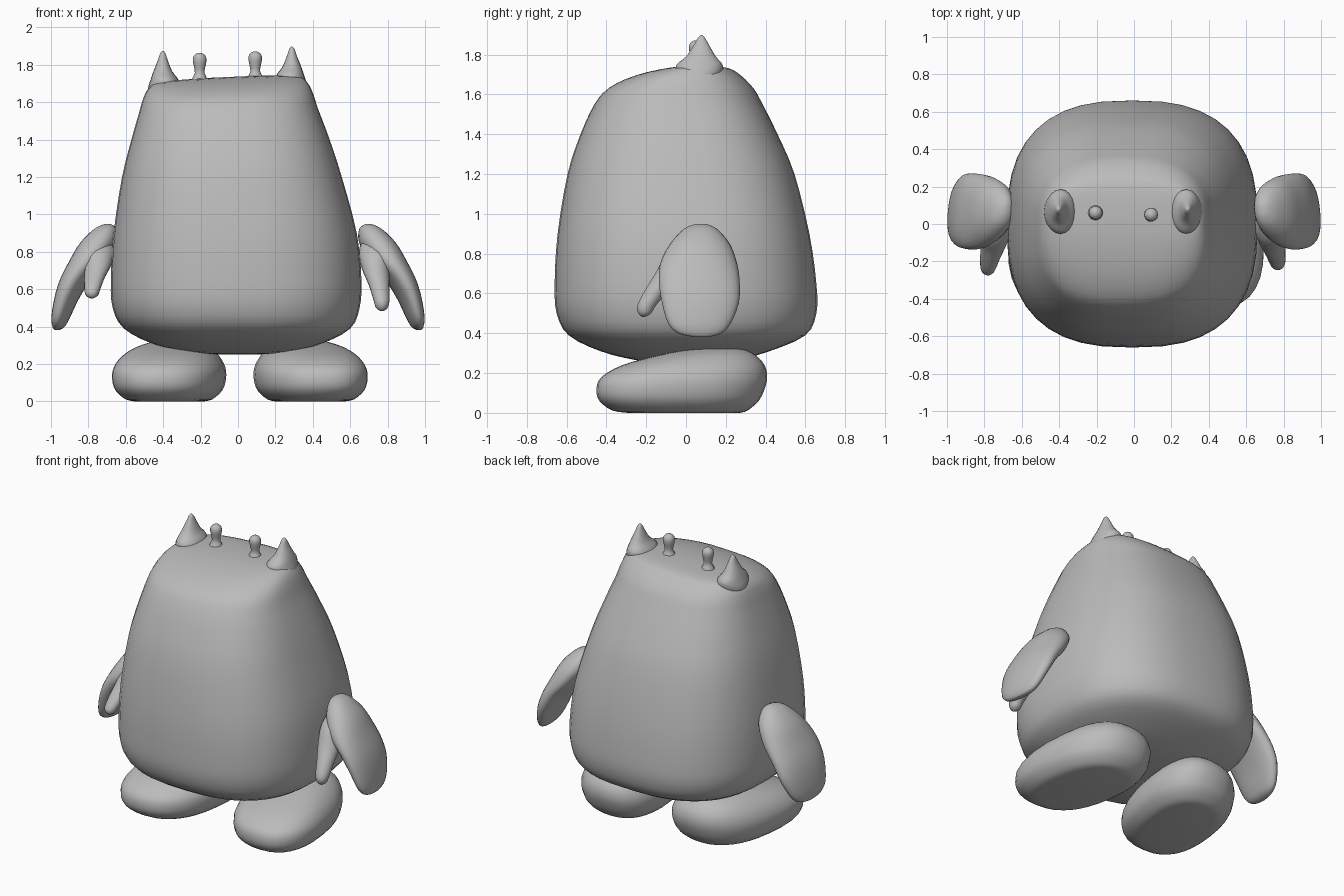
import bpy, bmesh, math

grey = bpy.data.materials.new("soft_grey")
grey.diffuse_color = (0.5, 0.5, 0.5, 1)


def spline(p, t):
    """Smooth curve through rows of numbers."""
    i = min(int(t), len(p) - 2)
    u = t - i
    a, b, c, d = p[max(i - 1, 0)], p[i], p[i + 1], p[min(i + 2, len(p) - 1)]
    return [0.5 * (2*q + (r - o)*u + (2*o - 5*q + 4*r - s)*u*u + (3*q - o - 3*r + s)*u**3)
            for o, q, r, s in zip(a, b, c, d)]


def loft(name, rows, n=2.0, seg=32, sub=3, side=1, move=(0, 0, 0), bend=None):
    """Stack rounded-square rings given as (z, x0, x1, y0, y1)."""
    bm = bmesh.new()
    rings = []
    for k in range((len(rows) - 1) * sub + 1):
        z, x0, x1, y0, y1 = spline(rows, k / sub)
        ring = []
        for j in range(seg):
            a = 2 * math.pi * j / seg
            c, s = math.cos(a), math.sin(a)
            x = (x0 + x1) / 2 + (x1 - x0) / 2 * math.copysign(abs(c) ** (2 / n), c)
            y = (y0 + y1) / 2 + (y1 - y0) / 2 * math.copysign(abs(s) ** (2 / n), s)
            p = bend(x, y, z) if bend else (x, y, z)
            ring.append(bm.verts.new((side * p[0] + move[0], p[1] + move[1], p[2] + move[2])))
        rings.append(ring)
    for lo, hi in zip(rings, rings[1:]):
        for j in range(seg):
            bm.faces.new((lo[j], lo[(j + 1) % seg], hi[(j + 1) % seg], hi[j]))
    bm.faces.new(rings[0])
    bm.faces.new(rings[-1])
    bmesh.ops.recalc_face_normals(bm, faces=bm.faces)
    me = bpy.data.meshes.new(name)
    bm.to_mesh(me)
    bm.free()
    me.shade_smooth()
    me.materials.append(grey)
    ob = bpy.data.objects.new(name, me)
    bpy.context.collection.objects.link(ob)
    return ob


# Body: tapering rounded sack, crown tilted slightly sideways
body = [(.25, -.08, .08, -.08, .08), (.265, -.28, .28, -.25, .25), (.31, -.46, .45, -.43, .42),
        (.39, -.61, .60, -.59, .60), (.50, -.67, .65, -.65, .655), (.65, -.68, .66, -.66, .655),
        (.90, -.665, .635, -.645, .62), (1.2, -.62, .555, -.595, .545), (1.4, -.57, .49, -.53, .46),
        (1.55, -.53, .43, -.46, .385), (1.63, -.508, .402, -.39, .34), (1.69, -.478, .37, -.26, .28),
        (1.725, -.41, .31, -.10, .22), (1.735, -.15, .08, .03, .12)]
loft("body", body, n=2.6, seg=40,
     bend=lambda x, y, z: (x, y, z + .04 * (x + .05) * max(0, z - 1.4) / .3))

# Ears: pointed, growing out of the crown corners
ear = [(1.62, .20, .35, .02, .12), (1.69, .19, .368, -.04, .17), (1.745, .205, .353, -.05, .185),
       (1.79, .238, .338, .00, .15), (1.85, .262, .314, .04, .115), (1.885, .274, .302, .06, .095),
       (1.898, .284, .291, .075, .082)]
loft("right_ear", ear, n=2.1, seg=20)
loft("left_ear", ear, n=2.1, seg=20, side=-1, move=(-.114, 0, -.024))

# Antennae: small knobs on short stalks
stalk = [(1.70, .05), (1.735, .037), (1.76, .026), (1.79, .03), (1.82, .036),
         (1.845, .034), (1.862, .018), (1.866, .003)]
knob = [(z, -r, r, -r, r) for z, r in stalk]
loft("right_antenna", knob, seg=14, sub=2, move=(.092, .05, .006))
loft("left_antenna", knob, seg=14, sub=2, move=(-.205, .06, -.002))

# Arms: flat mitten hand plus a webbed thumb in front
hand = [(.383, .955, .98, .03, .12), (.40, .928, .99, -.04, .18), (.45, .90, .995, -.09, .225),
        (.55, .853, .98, -.12, .265), (.65, .79, .95, -.135, .27), (.75, .705, .90, -.13, .257),
        (.85, .648, .842, -.08, .22), (.925, .65, .765, -.01, .155), (.95, .685, .71, .05, .10)]
thumb = [(.483, .763, .777, -.222, -.205), (.50, .738, .80, -.24, -.175), (.54, .725, .81, -.245, -.15),
         (.62, .70, .81, -.205, -.08), (.71, .662, .81, -.15, .02), (.80, .645, .82, -.10, .10),
         (.87, .67, .77, -.01, .12)]
# Feet: wide rounded pads, slightly splayed
foot = [(0, .21, .56, -.29, .27), (.012, .16, .61, -.37, .31), (.06, .108, .662, -.435, .365),
        (.12, .09, .68, -.45, .395), (.18, .095, .675, -.425, .408), (.24, .13, .64, -.32, .395),
        (.29, .19, .575, -.14, .35), (.32, .27, .49, .02, .29), (.328, .35, .42, .12, .22)]
for name, s in (("right", 1), ("left", -1)):
    left = s < 0
    loft(name + "_hand", hand, n=2.2, seg=28, side=s,
         bend=lambda x, y, z: (x - .09 * (y - .07), y, z))
    # left thumb is a little shorter and sits further forward
    loft(name + "_thumb", thumb, seg=18, side=s,
         bend=lambda x, y, z: (x + left * .012, y - left * .1 * max(0, .8 - z),
                               z + left * .065 * max(0, .85 - z) / .35))
    loft(name + "_foot", foot, n=2.4, seg=32, side=s, move=(.02 if left else 0, 0, 0),
         bend=lambda x, y, z: (x - .13 * y, y, z))
